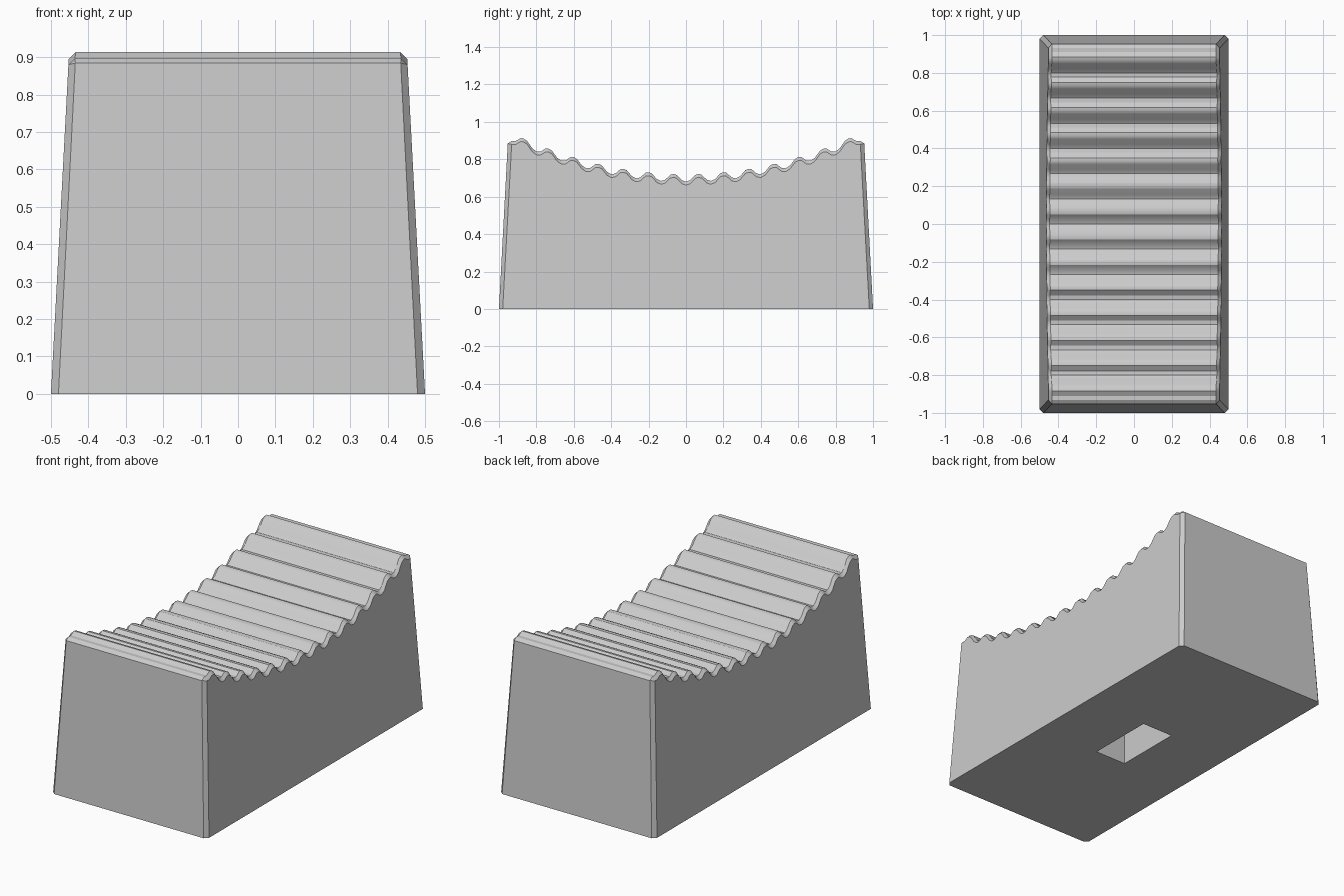
import bpy, bmesh, math

cube = bpy.data.objects.get("Cube")
if cube:
    bpy.data.objects.remove(cube)

PITCH, WAVE, TAPER, BEVEL = 0.1333, 0.02, 0.053, 0.018
CORNER = 0.02
# One ripple: phase and height, from valley to valley
RIPPLE = [(0, -1), (0.17, -0.6), (0.375, 0.8), (0.5, 1), (0.625, 0.8), (0.83, -0.6)]

# Dished and rippled profile along y
profile = []
for k in range(-7, 8):
    for phase, height in RIPPLE:
        y = (k + phase) * PITCH
        if abs(y) < 0.92:
            profile.append((y, 0.70 + 0.253 * y * y + WAVE * height))
profile = [(-0.932, 0.898)] + profile + [(0.932, 0.898)]

bm = bmesh.new()


def side_line(s):
    """Inner top edge and lower bevel edge for one side."""
    inner, rim = [], []
    for y, z in profile:
        low = z - BEVEL
        x = 0.5 - TAPER * low
        inner.append(bm.verts.new((s * (x - BEVEL), y, z)))
        rim.append(bm.verts.new((s * x, y, low)))
    return inner, rim


lines = {s: side_line(s) for s in (-1, 1)}
n = len(profile)

# Rippled top and bevelled side rims
for i in range(n - 1):
    a, b = lines[-1][0], lines[1][0]
    bm.faces.new((a[i], b[i], b[i + 1], a[i + 1]))
    for inner, rim in lines.values():
        bm.faces.new((inner[i], rim[i], rim[i + 1], inner[i + 1]))

# Base corners, end rims and hole corners
base_side, base_end, end_rim, mouth, ceiling = {}, {}, {}, {}, {}
for sx in (-1, 1):
    for sy in (-1, 1):
        c = (sx, sy)
        base_side[c] = bm.verts.new((sx * 0.5, sy * (1 - CORNER), 0))
        base_end[c] = bm.verts.new((sx * (0.5 - CORNER), sy, 0))
        end_rim[c] = bm.verts.new((sx * 0.435, sy * 0.953, 0.884))
        mouth[c] = bm.verts.new((sx * 0.1, sy * 0.2, 0))
        ceiling[c] = bm.verts.new((sx * 0.1, sy * 0.2, 0.4))

# Side walls, and the underside and socket beside them
for s in (-1, 1):
    p, q = (s, -1), (s, 1)
    bm.faces.new([base_side[p]] + lines[s][1] + [base_side[q]])
    bm.faces.new((base_side[p], base_side[q], mouth[q], mouth[p]))
    bm.faces.new((mouth[p], mouth[q], ceiling[q], ceiling[p]))

# End walls, end rims, underside and socket
for s in (-1, 1):
    p, q = (-1, s), (1, s)
    end = 0 if s < 0 else n - 1
    bm.faces.new((base_end[p], base_end[q], end_rim[q], end_rim[p]))
    bm.faces.new((end_rim[p], end_rim[q], lines[1][0][end], lines[-1][0][end]))
    bm.faces.new((base_end[p], base_end[q], mouth[q], mouth[p]))
    bm.faces.new((mouth[p], mouth[q], ceiling[q], ceiling[p]))

# Chamfered vertical corners
for c in base_side:
    inner, rim = lines[c[0]]
    end = 0 if c[1] < 0 else n - 1
    bm.faces.new((base_side[c], base_end[c], end_rim[c], rim[end]))
    bm.faces.new((inner[end], rim[end], end_rim[c]))
    bm.faces.new((base_side[c], base_end[c], mouth[c]))

# Socket ceiling
bm.faces.new([ceiling[c] for c in ((-1, -1), (1, -1), (1, 1), (-1, 1))])
bmesh.ops.recalc_face_normals(bm, faces=bm.faces[:])

mesh = bpy.data.meshes.new("ribbed_block")
bm.to_mesh(mesh)
bm.free()
block = bpy.data.objects.new("ribbed_block", mesh)
bpy.context.collection.objects.link(block)

# Plain grey material
grey = bpy.data.materials.new("light_grey")
grey.use_nodes = True
colour = (0.6, 0.6, 0.6, 1)
grey.diffuse_color = colour
grey.node_tree.nodes["Principled BSDF"].inputs["Base Color"].default_value = colour
mesh.materials.append(grey)

bpy.ops.object.select_all(action="DESELECT")
block.select_set(True)
bpy.context.view_layer.objects.active = block
bpy.ops.object.shade_smooth_by_angle(angle=math.radians(30))
